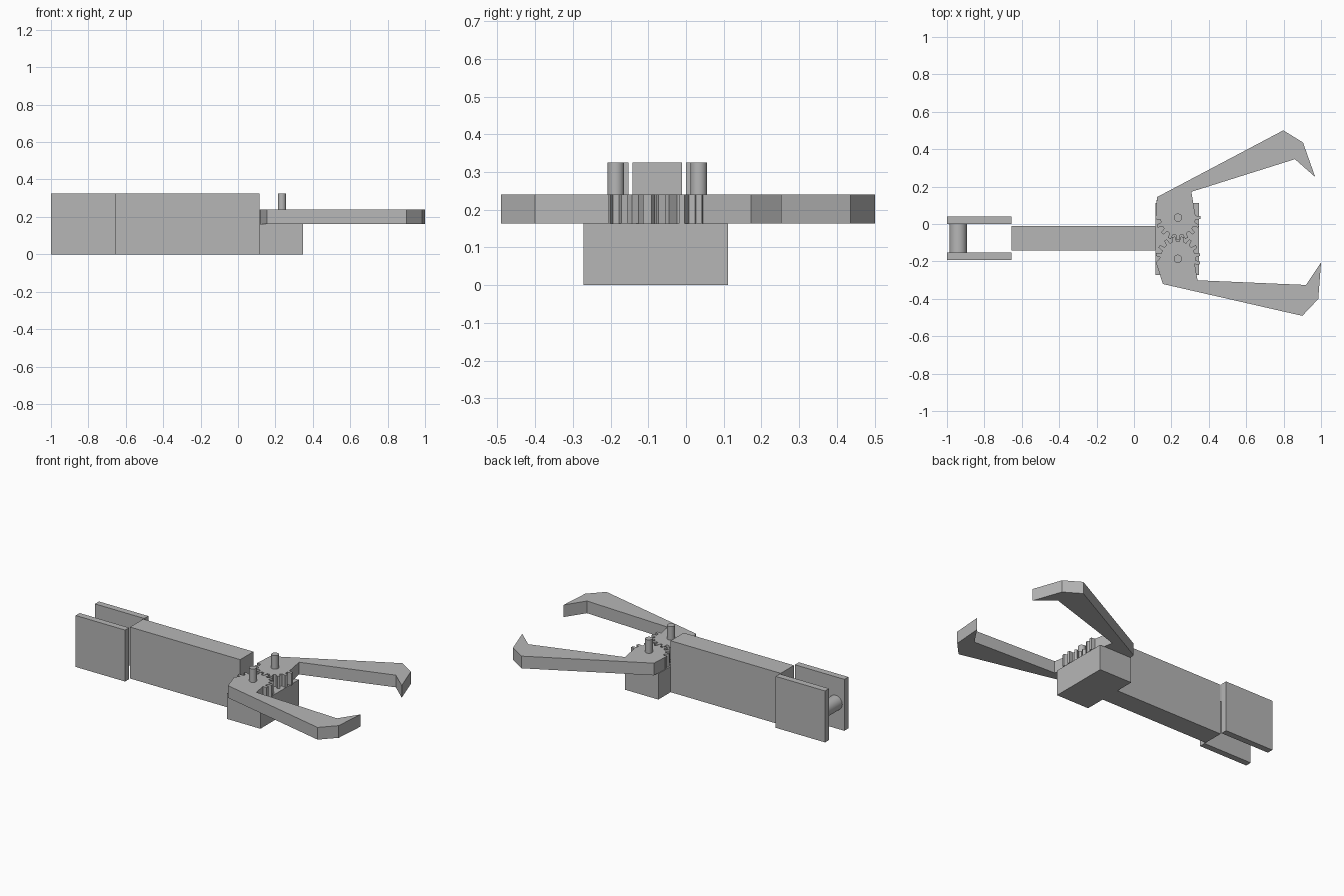
import bpy, bmesh
from math import cos, sin, pi, radians
from mathutils import Matrix, Vector

cube = bpy.data.objects.get("Cube")
if cube:
    bpy.data.objects.remove(cube, do_unlink=True)

grey = bpy.data.materials.new("plain grey")
grey.use_nodes = True
colour = (0.47, 0.47, 0.47, 1)
grey.diffuse_color = colour
grey.node_tree.nodes["Principled BSDF"].inputs["Base Color"].default_value = colour


def finish(name, bm):
    bmesh.ops.recalc_face_normals(bm, faces=bm.faces)
    mesh = bpy.data.meshes.new(name)
    bm.to_mesh(mesh)
    bm.free()
    mesh.materials.append(grey)
    obj = bpy.data.objects.new(name, mesh)
    bpy.context.collection.objects.link(obj)
    return obj


def box(name, low, high):
    low, high = Vector(low), Vector(high)
    bm = bmesh.new()
    bmesh.ops.create_cube(bm, size=1, matrix=Matrix.Translation((low + high) / 2)
                          @ Matrix.Diagonal((*(high - low), 1)))
    return finish(name, bm)


def rod(name, centre, radius, depth, turn=Matrix()):
    bm = bmesh.new()
    bmesh.ops.create_cone(bm, cap_ends=True, segments=32, radius1=radius, radius2=radius,
                          depth=depth, matrix=Matrix.Translation(centre) @ turn)
    for face in bm.faces:
        face.smooth = len(face.verts) == 4
    for edge in bm.edges:
        edge.smooth = all(f.smooth for f in edge.link_faces)
    return finish(name, bm)


# Arm, rear fork and its cross rod
TOP, DECK, PLATE = 0.325, 0.163, 0.24
box("arm", (-0.655, -0.142, 0), (0.115, -0.01, TOP))
for side, y in (("left", 0.0), ("right", -0.192)):
    box("fork_plate_" + side, (-1, y, 0), (-0.655, y + 0.04, TOP))
rod("fork_rod", (-0.94, -0.076, TOP / 2), 0.046, 0.154, Matrix.Rotation(pi / 2, 4, "X"))

# Gear base block
box("gear_base", (0.115, -0.272, 0), (0.347, 0.112, DECK))

# Fingers: jaw outline about its pivot, closed by an arc of gear teeth
JAW = [(-0.118, 0.02), (-0.08, 0.135), (0.665, 0.305), (0.75, 0.215),
       (0.765, 0.02), (0.685, 0.14), (0.105, 0.115)]
PITCH = 2 * pi / 16
ROOT, TIP = 0.094, 0.12


def finger(name, pivot_y, flip, turn, phase):
    spin = Matrix.Rotation(turn, 2)
    points = [spin @ Vector(p) for p in JAW]
    # Teeth run clockwise, centred on the side facing the other gear
    for k in range(4, -5, -1):
        middle = -pi / 2 + (k + phase) * PITCH
        for offset, radius in ((0.29, ROOT), (0.17, TIP), (-0.17, TIP), (-0.29, ROOT)):
            a = middle + offset * PITCH
            points.append(Vector((radius * cos(a), radius * sin(a))))
    bm = bmesh.new()
    face = bm.faces.new([bm.verts.new((0.235 + p.x, pivot_y + flip * p.y, DECK))
                         for p in points])
    raised = bmesh.ops.extrude_face_region(bm, geom=[face])["geom"]
    bmesh.ops.translate(bm, vec=(0, 0, PLATE - DECK),
                        verts=[v for v in raised if isinstance(v, bmesh.types.BMVert)])
    finish(name, bm)
    rod(name + "_pin", (0.235, pivot_y, (DECK + TOP) / 2), 0.022, TOP - DECK)


finger("left_finger", 0.034, 1, radians(15), 0)
finger("right_finger", -0.186, -1, 0, 0.5)
